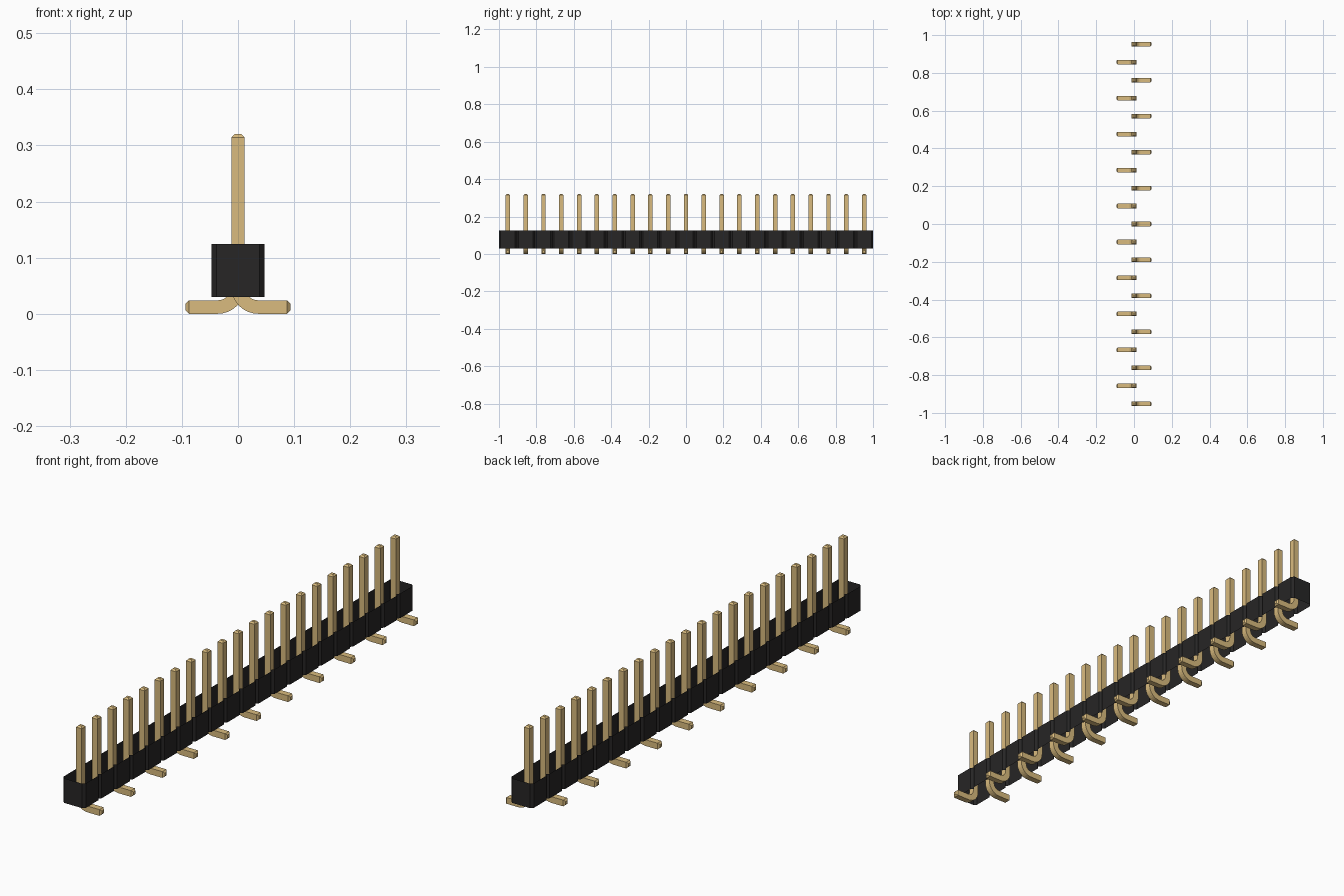
import bpy
import bmesh
from math import sin, cos, pi
from mathutils import Vector

if "Cube" in bpy.data.objects:
    bpy.data.objects.remove(bpy.data.objects["Cube"], do_unlink=True)

PINS = 21
PITCH = 2 / PINS
HALF = 0.012            # half the pin thickness
TIP = 0.006             # chamfer on the pin ends
BODY_BOTTOM, BODY_TOP = 0.03, 0.124


def material(name, color):
    mat = bpy.data.materials.new(name)
    mat.use_nodes = True
    mat.diffuse_color = color
    bsdf = mat.node_tree.nodes["Principled BSDF"]
    bsdf.inputs["Base Color"].default_value = color
    bsdf.inputs["Roughness"].default_value = 0.6
    return mat


def make_mesh(name, bm, mat):
    mesh = bpy.data.meshes.new(name)
    bm.to_mesh(mesh)
    bm.free()
    mesh.materials.append(mat)
    return mesh


def add_object(name, mesh, y=0, turn=0):
    obj = bpy.data.objects.new(name, mesh)
    obj.location.y = y
    obj.rotation_euler.z = turn
    bpy.context.collection.objects.link(obj)
    return obj


black = material("black plastic", (0.02, 0.019, 0.019, 1))
gold = material("gold metal", (0.70, 0.50, 0.21, 1))

# Housing: open sleeve with a small notch between neighbouring units
side = PITCH / 2
cut = PITCH / 10
right_edge = []
for i in range(PINS):
    y0 = -1 + i * PITCH
    right_edge += [(side - cut, y0), (side, y0 + cut), (side, y0 + PITCH - cut)]
right_edge.append((side - cut, 1))
outline = right_edge + [(-x, -y) for x, y in right_edge]

bm = bmesh.new()
low = [bm.verts.new((x, y, BODY_BOTTOM)) for x, y in outline]
high = [bm.verts.new((x, y, BODY_TOP)) for x, y in outline]
for i in range(len(outline)):
    j = (i + 1) % len(outline)
    bm.faces.new((low[i], low[j], high[j], high[i]))
add_object("housing", make_mesh("housing", bm, black))

# Pin: square bar swept down, round a bend and out along the foot
TOP, FOOT_END, BEND = 0.32, 0.0935, 0.036
centre_z = HALF + BEND
STEPS = 8
path = [(0, TOP, 0, HALF - TIP), (0, TOP - TIP, 0, HALF)]
for k in range(STEPS + 1):
    a = pi / 2 * k / STEPS
    path.append((BEND - BEND * cos(a), centre_z - BEND * sin(a), a, HALF))
path += [(FOOT_END - TIP, HALF, pi / 2, HALF), (FOOT_END, HALF, pi / 2, HALF - TIP)]

bm = bmesh.new()
rings = []
for x, z, a, h in path:
    across = Vector((cos(a), 0, sin(a))) * h
    deep = Vector((0, h, 0))
    mid = Vector((x, 0, z))
    rings.append([bm.verts.new(mid + across * s + deep * t)
                  for s, t in ((1, 1), (-1, 1), (-1, -1), (1, -1))])
for r, q in zip(rings, rings[1:]):
    for i in range(4):
        j = (i + 1) % 4
        bm.faces.new((r[i], r[j], q[j], q[i]))
bm.faces.new(rings[0])
bm.faces.new(rings[-1])
bmesh.ops.recalc_face_normals(bm, faces=bm.faces)
pin_mesh = make_mesh("pin", bm, gold)

# Feet point alternately left and right along the row
for i in range(PINS):
    add_object(f"pin_{i + 1}", pin_mesh, -1 + (i + 0.5) * PITCH, pi * (i % 2))
